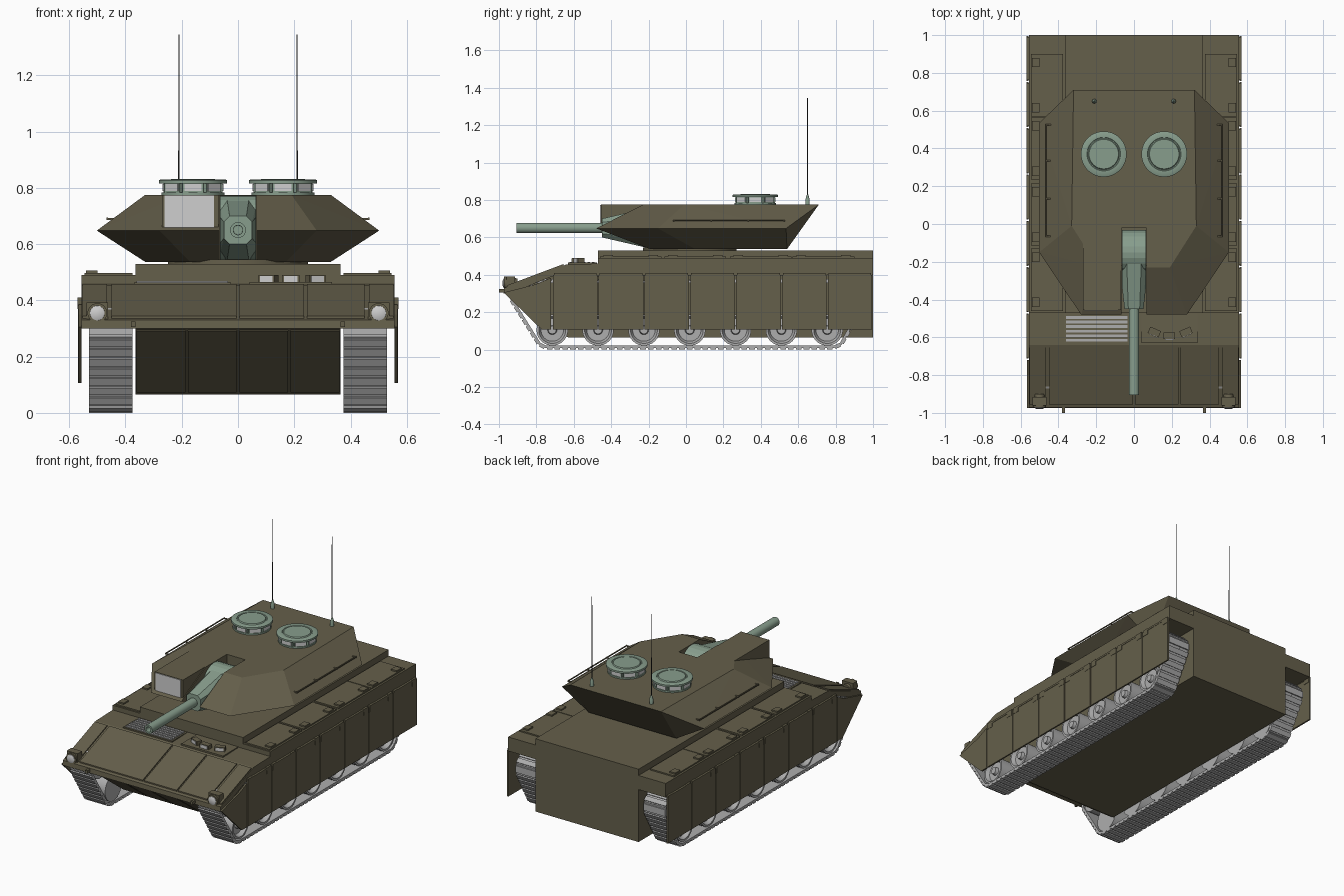
import bpy, bmesh, math
from mathutils import Matrix, Vector

if "Cube" in bpy.data.objects:
    bpy.data.objects.remove(bpy.data.objects["Cube"])


def material(name, col):
    m = bpy.data.materials.new(name)
    m.diffuse_color = (*col, 1)
    m.use_nodes = True
    m.node_tree.nodes["Principled BSDF"].inputs["Base Color"].default_value = m.diffuse_color
    return m


OLIVE = material("olive", (0.130, 0.115, 0.070))
GREEN = material("sage_green", (0.245, 0.340, 0.265))
STEEL = material("track_steel", (0.42, 0.42, 0.42))
GLASS = material("pale_glass", (0.62, 0.62, 0.62))
DARK = material("antenna_dark", (0.04, 0.04, 0.04))


def finish(name, bm, mat, smooth=False):
    bmesh.ops.recalc_face_normals(bm, faces=bm.faces)
    me = bpy.data.meshes.new(name)
    bm.to_mesh(me)
    bm.free()
    if smooth:
        me.shade_smooth()
        me.set_sharp_from_angle(angle=math.radians(35))
    me.materials.append(mat)
    ob = bpy.data.objects.new(name, me)
    bpy.context.collection.objects.link(ob)
    return ob


def add_box(bm, x0, x1, y0, y1, z0, z1, m=Matrix()):
    c = Vector(((x0 + x1) / 2, (y0 + y1) / 2, (z0 + z1) / 2))
    s = Matrix.Diagonal((abs(x1 - x0), y1 - y0, z1 - z0, 1))
    bmesh.ops.create_cube(bm, size=1, matrix=m @ Matrix.Translation(c) @ s)


def boxes(name, mat, *dims):
    bm = bmesh.new()
    for d in dims:
        add_box(bm, *d)
    return finish(name, bm, mat)


def prism(name, mat, x0, x1, profile):
    """Extrude a (y, z) profile along x."""
    bm = bmesh.new()
    f = bm.faces.new([bm.verts.new((x0, y, z)) for y, z in profile])
    r = bmesh.ops.extrude_face_region(bm, geom=[f])
    bmesh.ops.translate(bm, vec=(x1 - x0, 0, 0),
                        verts=[v for v in r["geom"] if isinstance(v, bmesh.types.BMVert)])
    return finish(name, bm, mat)


def lathe(name, mat, centre, axis, profile, n=32):
    """Revolve (distance along axis, radius) pairs and cap both ends."""
    bm = bmesh.new()
    rot = Vector(axis).to_track_quat('Z', 'Y').to_matrix().to_4x4()
    m = Matrix.Translation(centre) @ rot
    rings = [[bm.verts.new(m @ Vector((r * math.cos(2 * math.pi * (i + .5) / n),
                                       r * math.sin(2 * math.pi * (i + .5) / n), h)))
              for i in range(n)] for h, r in profile]
    for a, b in zip(rings, rings[1:]):
        for i in range(n):
            bm.faces.new((a[i], a[(i + 1) % n], b[(i + 1) % n], b[i]))
    bm.faces.new(rings[0])
    bm.faces.new(rings[-1])
    return finish(name, bm, mat, n > 8)


def hull(name, mat, pts):
    bm = bmesh.new()
    vs = [bm.verts.new(p) for p in pts]
    bmesh.ops.convex_hull(bm, input=vs)
    bmesh.ops.dissolve_limit(bm, angle_limit=0.01, verts=bm.verts, edges=bm.edges)
    return finish(name, bm, mat)


# Hull tub and full-width upper hull
prism("lower_hull", OLIVE, -0.365, 0.365,
      [(-0.95, 0.305), (-0.63, 0.065), (1, 0.065), (1, 0.53), (-0.47, 0.53),
       (-0.47, 0.45), (-0.64, 0.445)])
prism("upper_hull", OLIVE, -0.557, 0.557,
      [(-0.975, 0.30), (-0.972, 0.33), (-0.64, 0.455), (-0.47, 0.46), (-0.47, 0.49),
       (1, 0.49), (1, 0.40), (-0.72, 0.39), (-0.94, 0.30)])


def slope_z(y):
    return 0.33 + (y + 0.972) * 0.125 / 0.332


# Sloped front plates, upper and lower
for i, (a, b) in enumerate([(-0.45, -0.005), (0.005, 0.235), (0.245, 0.45),
                            (-0.553, -0.465), (0.465, 0.553)]):
    y0, y1 = -0.955, -0.655
    prism(f"glacis_plate_{i}", OLIVE, a, b,
          [(y0, slope_z(y0) - .005), (y1, slope_z(y1) - .005),
           (y1, slope_z(y1) + .008), (y0, slope_z(y0) + .008)])
for i in range(4):
    x = -0.36 + i * 0.1825
    prism(f"belly_plate_{i}", OLIVE, x, x + 0.1725,
          [(-0.93, 0.30), (-0.64, 0.0825), (-0.645, 0.072), (-0.938, 0.292)])

# Front deck: cooling grille and driver hatch
boxes("grille_frame", OLIVE, (-0.37, -0.025, -0.63, -0.475, 0.45, 0.463))
boxes("grille_slats", STEEL,
      *[(-0.36, -0.035, -0.622 + i * 0.024, -0.608 + i * 0.024, 0.455, 0.469) for i in range(6)])
boxes("driver_hatch", OLIVE, (0.04, 0.335, -0.63, -0.475, 0.45, 0.465))
for i, (x, y, a) in enumerate([(0.108, -0.572, -0.4), (0.187, -0.592, 0), (0.275, -0.572, 0.4)]):
    for nm, mat, d in [("case", OLIVE, (-.031, .031, -.018, .018, .45, .49)),
                       ("glass", GLASS, (-.024, .024, -.021, -.017, .466, .486))]:
        bm = bmesh.new()
        add_box(bm, *d, m=Matrix.Translation((x, y, 0)) @ Matrix.Rotation(a, 4, 'Z'))
        finish(f"driver_periscope_{nm}_{i}", bm, mat)

# Track path, walked at equal steps to place the links
PATH = [(-0.75, 0.012), (0.79, 0.012), (0.83, 0.03), (0.955, 0.25), (0.955, 0.31),
        (0.90, 0.365), (-0.85, 0.365), (-0.93, 0.325), (-0.935, 0.27), (-0.785, 0.03)]


def walk(path, step):
    out = []
    for a, b in zip(path, path[1:] + path[:1]):
        a, b = Vector(a), Vector(b)
        n = max(1, round((b - a).length / step))
        d = b - a
        for i in range(n):
            p = a + d * ((i + .5) / n)
            out.append((p.x, p.y, math.atan2(d.y, d.x), d.length / n))
    return out


for s, side in ((1, "right"), (-1, "left")):
    # Track links and wheels
    bm = bmesh.new()
    for y, z, ang, ln in walk(PATH, 0.042):
        m = Matrix.Translation((s * 0.452, y, z)) @ Matrix.Rotation(ang, 4, 'X')
        add_box(bm, -0.077, 0.077, -ln * .52, ln * .52, -0.004, 0.009, m)
        add_box(bm, -0.077, 0.077, -ln * .36, ln * .36, -0.012, 0.0, m)
    finish(f"track_{side}", bm, STEEL)
    wheels = [(-0.715 + i * 0.245, 0.105, 0.084) for i in range(7)]
    wheels += [(-0.85, 0.285, 0.07), (0.875, 0.285, 0.07)]
    for i, (y, z, r) in enumerate(wheels):
        lathe(f"road_wheel_{side}_{i}", STEEL, (s * 0.38, y, z), (s, 0, 0),
              [(0, r), (0.14, r), (0.14, r * .86), (0.115, r * .72), (0.115, r * .3),
               (0.135, r * .25), (0.135, r * .1)], 28)
    # Hinged side skirts
    cuts = [-0.715 + i * 0.245 for i in range(8)]
    cuts[-1] = 0.755 + 0.243
    edges = list(zip(cuts, cuts[1:]))
    for i, (a, b) in enumerate(edges):
        prism(f"skirt_{side}_{i}", OLIVE, s * 0.558, s * 0.568,
              [(a + .003, 0.107), (b - .003, 0.107), (b - .003, 0.40), (a + .003, 0.40)])
    prism(f"skirt_front_{side}", OLIVE, s * 0.556, s * 0.567,
          [(-0.975, 0.305), (-0.79, 0.125), (-0.77, 0.107), (-0.721, 0.107), (-0.721, 0.385),
           (-0.80, 0.35)])
    tabs = []
    for a, b in edges:
        tabs += [(s * 0.556, s * 0.570, y - .022, y + .022, 0.37, 0.41)
                 for y in (a + .03, b - .03)]
        tabs.append((s * 0.556, s * 0.570, a + .03, b - .03, 0.396, 0.408))
    boxes(f"skirt_hinges_{side}", OLIVE, *tabs)
    # Fender lids with latches
    lids = []
    for y in (-0.46, -0.115, 0.235, 0.57):
        lids.append((s * 0.375, s * 0.545, y, y + 0.33, 0.485, 0.498))
        lids += [(s * 0.50, s * 0.54, y + k, y + k + .05, 0.49, 0.507) for k in (.02, .26)]
    boxes(f"fender_lids_{side}", OLIVE, *lids)
    # Headlamps, tow hooks
    lathe(f"headlamp_case_{side}", OLIVE, (s * 0.5, -0.90, 0.355), (0, -1, 0),
          [(0, .025), (.05, .035), (.072, .035)], 20)
    lathe(f"headlamp_lens_{side}", GLASS, (s * 0.5, -0.965, 0.355), (0, -1, 0),
          [(0, .027), (.010, .026), (.015, .014)], 20)
    boxes(f"headlamp_guard_{side}", OLIVE, (s * 0.462, s * 0.538, -0.96, -0.915, 0.33, 0.392))
    boxes(f"tow_hook_{side}", OLIVE, (s * 0.365, s * 0.38, -1.0, -0.95, 0.305, 0.325))
    # Faceted turret half
    top = [(.065, -.23), (.19, -.23), (.33, -.01), (.32, .71), (.065, .71)]
    mid = [(.065, -.48), (.28, -.48), (.502, -.15), (.502, .535)]
    low = [(.065, -.19), (.17, -.19), (.33, .05), (.31, .54), (.065, .54)]
    hull(f"turret_{side}", OLIVE, [(s * x, y, z) for ring, z in ((top, .775), (mid, .648), (low, .537))
                                   for x, y in ring])
    # Side rail on the turret
    boxes(f"turret_rail_{side}", OLIVE, (s * .462, s * .468, -0.07, 0.53, .688, .694),
          *[(s * .42, s * .468, y, y + .008, .686, .692) for y in (-.07, .13, .33, .522)])
    # Hatch cupola with a ring of periscopes
    cx, cy = s * 0.16, 0.37
    lathe(f"cupola_base_{side}", GREEN, (cx, cy, 0.77), (0, 0, 1),
          [(0, .112), (.014, .112), (.014, .09), (.05, .09)])
    lathe(f"cupola_lid_{side}", GREEN, (cx, cy, 0.815), (0, 0, 1),
          [(0, .121), (.012, .121), (.014, .118), (.014, .089), (.011, .087), (.011, .082),
           (.017, .078)], 40)
    bm, gl = bmesh.new(), bmesh.new()
    for i in range(8):
        m = Matrix.Translation((cx, cy, 0)) @ Matrix.Rotation(i * math.pi / 4, 4, 'Z')
        add_box(bm, .078, .105, -.037, .037, .78, .818, m)
        add_box(gl, .103, .108, -.031, .031, .788, .813, m)
    finish(f"cupola_periscopes_{side}", bm, GREEN)
    finish(f"cupola_glass_{side}", gl, GLASS)
    # Antennas
    lathe(f"antenna_base_{side}", GREEN, (s * .21, .65, .773), (0, 0, 1),
          [(0, .012), (.03, .012), (.055, .004)], 12)
    lathe(f"antenna_{side}", DARK, (s * .21, .65, .82), (0, 0, 1), [(0, .003), (.525, .002)], 6)

# Turret centre, ring and sight box
prism("turret_centre", OLIVE, -0.065, 0.065, [(-.02, .537), (-.02, .775), (.71, .775), (.54, .537)])
lathe("turret_ring", OLIVE, (0, 0.02, 0.52), (0, 0, 1), [(0, .25), (.025, .25)], 40)
boxes("sight_box", OLIVE, (-0.27, -0.07, -0.455, 0.0, 0.645, 0.775))
boxes("sight_window", GLASS, (-0.262, -0.085, -0.459, -0.45, 0.652, 0.772))

# Gun mantlet: curved shield, tapered collar and barrel
arc = [(-0.15 + .118 * math.cos(a), .655 + .118 * math.sin(a))
       for a in [2 * math.pi * i / 24 for i in range(24)]]
prism("gun_shield", GREEN, -0.064, 0.064, arc)
collar = []
for y, w, h, c in ((-0.19, .064, .11, .025), (-0.33, .064, .075, .03), (-0.45, .05, .05, .02)):
    for sx in (-1, 1):
        for sz in (-1, 1):
            collar += [(sx * w, y, .65 + sz * (h - c)), (sx * (w - c), y, .65 + sz * h)]
hull("gun_collar", GREEN, collar)
lathe("gun_barrel", GREEN, (0, -0.43, 0.65), (0, -1, 0),
      [(0, .028), (.475, .028), (.475, .017), (.42, .016)], 24)
